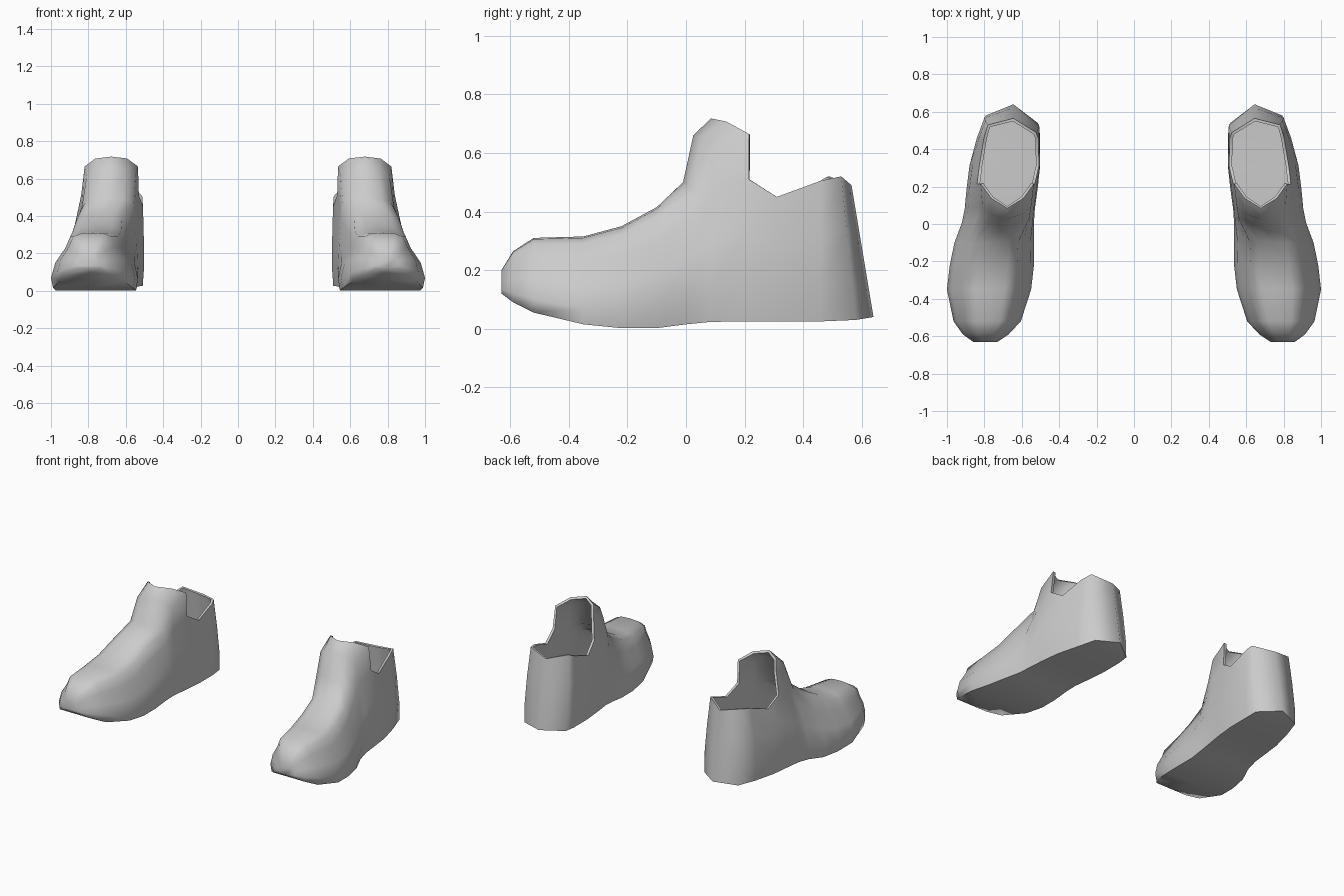
import bpy, bmesh, math

cube = bpy.data.objects.get("Cube")
if cube:
    bpy.data.objects.remove(cube, do_unlink=True)

grey = bpy.data.materials.new("plain_grey")
grey.use_nodes = True
COLOR = (0.6, 0.6, 0.6, 1.0)
grey.diffuse_color = COLOR
grey.node_tree.nodes["Principled BSDF"].inputs["Base Color"].default_value = COLOR


def lerp(a, b, t):
    return a + (b - a) * t


# Toe and instep sections: y, sole z, top z, outer x, inner x
FOREFOOT = [
    (-0.63, 0.12, 0.20, 0.86, 0.73),
    (-0.59, 0.09, 0.265, 0.915, 0.67),
    (-0.52, 0.055, 0.31, 0.965, 0.605),
    (-0.35, 0.015, 0.315, 1.00, 0.55),
    (-0.22, 0.002, 0.35, 0.985, 0.535),
    (-0.10, 0.002, 0.415, 0.96, 0.535),
]
# Ankle sections: sole y, shoulder y, centre y, sole z, rim z, shoulder z,
# top z, outer x, inner x, outer shoulder x, inner shoulder x
ANKLE = [
    (0.00, 0.03, -0.01, 0.015, 0.38, 0.47, 0.50, 0.92, 0.535, 0.82, 0.56),
    (0.08, 0.09, 0.025, 0.023, 0.46, 0.61, 0.66, 0.905, 0.53, 0.81, 0.55),
    (0.18, 0.215, 0.085, 0.025, 0.51, 0.665, 0.718, 0.895, 0.515, 0.82, 0.535),
    (0.31, 0.31, 0.31, 0.025, 0.45, 0.45, 0.45, 0.88, 0.502, 0.81, 0.51),
    (0.46, 0.46, 0.46, 0.025, 0.505, 0.505, 0.505, 0.84, 0.502, 0.79, 0.515),
    (0.58, 0.53, 0.53, 0.03, 0.52, 0.52, 0.52, 0.80, 0.507, 0.775, 0.53),
    (0.64, 0.565, 0.565, 0.04, 0.49, 0.49, 0.49, 0.645, 0.645, 0.645, 0.645),
]
FIRST_OPEN = len(FOREFOOT) + 2      # the shoe is open behind this section
HEEL_CORNER = len(FOREFOOT) + 5


def all_sections():
    out = []
    for y, zb, zt, xo, xi in FOREFOOT:
        h, w = zt - zb, xo - xi
        out.append((y, y, y, zb, zb + 0.72 * h, zb + 0.92 * h, zt,
                    xo, xi, xo - 0.23 * w, xi + 0.2 * w))
    return out + ANKLE


def ring(k, s):
    """Points round one section: up the outer side, over, down the inner side."""
    yb, ys, yc, zb, z3, zs, zt, xo, xi, xos, xis = s
    mid = (xos + xis) / 2

    def side(x, xs, skew):
        inset = lerp(x, mid, 0.05)
        pts = [(inset, yb - skew, zb)]
        for tz, tx in ((0.25, 0.0), (0.62, 0.22), (1.0, 0.75)):
            pts.append((lerp(x, xs, tx), lerp(yb, ys, tz) - skew, lerp(zb, z3, tz)))
        pts.append((xs, ys - skew, zs))
        pts.append((lerp(xs, mid, 0.4), lerp(ys, yc, 0.6) - skew, lerp(zs, zt, 0.8)))
        return pts

    outer = side(xo, xos, 0)
    inner = side(xi, xis, 0.04 if k == HEEL_CORNER else 0)
    return outer + [(mid, yc, zt)] + inner[::-1] + [((xo + xi) / 2, yb, zb)]


def make_shoe(name, sign):
    bm = bmesh.new()
    rings = [[bm.verts.new((sign * x, y, z)) for x, y, z in ring(k, s)]
             for k, s in enumerate(all_sections())]
    n = len(rings[0])
    # skin between sections, leaving the foot opening free
    for k in range(len(rings) - 1):
        for j in range(n):
            if k >= FIRST_OPEN and 3 <= j <= 8:
                continue
            i = (j + 1) % n
            bm.faces.new((rings[k][j], rings[k][i], rings[k + 1][i], rings[k + 1][j]))
    bm.faces.new(rings[0])          # toe cap
    bmesh.ops.delete(bm, geom=[v for v in bm.verts if not v.link_faces], context='VERTS')
    bmesh.ops.remove_doubles(bm, verts=bm.verts[:], dist=0.0005)
    bmesh.ops.recalc_face_normals(bm, faces=bm.faces[:])
    # make sure the sole faces down
    sole = min(bm.faces, key=lambda f: f.calc_center_median().z)
    if sole.normal.z > 0:
        bmesh.ops.reverse_faces(bm, faces=bm.faces[:])
    me = bpy.data.meshes.new(name)
    bm.to_mesh(me)
    bm.free()
    me.materials.append(grey)
    ob = bpy.data.objects.new(name, me)
    bpy.context.collection.objects.link(ob)
    bpy.ops.object.select_all(action='DESELECT')
    ob.select_set(True)
    bpy.context.view_layer.objects.active = ob
    # thin wall, growing inwards
    wall = ob.modifiers.new("wall", 'SOLIDIFY')
    wall.thickness = 0.016
    wall.offset = -1
    bpy.ops.object.modifier_apply(modifier=wall.name)
    bpy.ops.object.shade_smooth_by_angle(angle=math.radians(68))
    return ob


make_shoe("right_shoe", -1)
make_shoe("left_shoe", 1)
